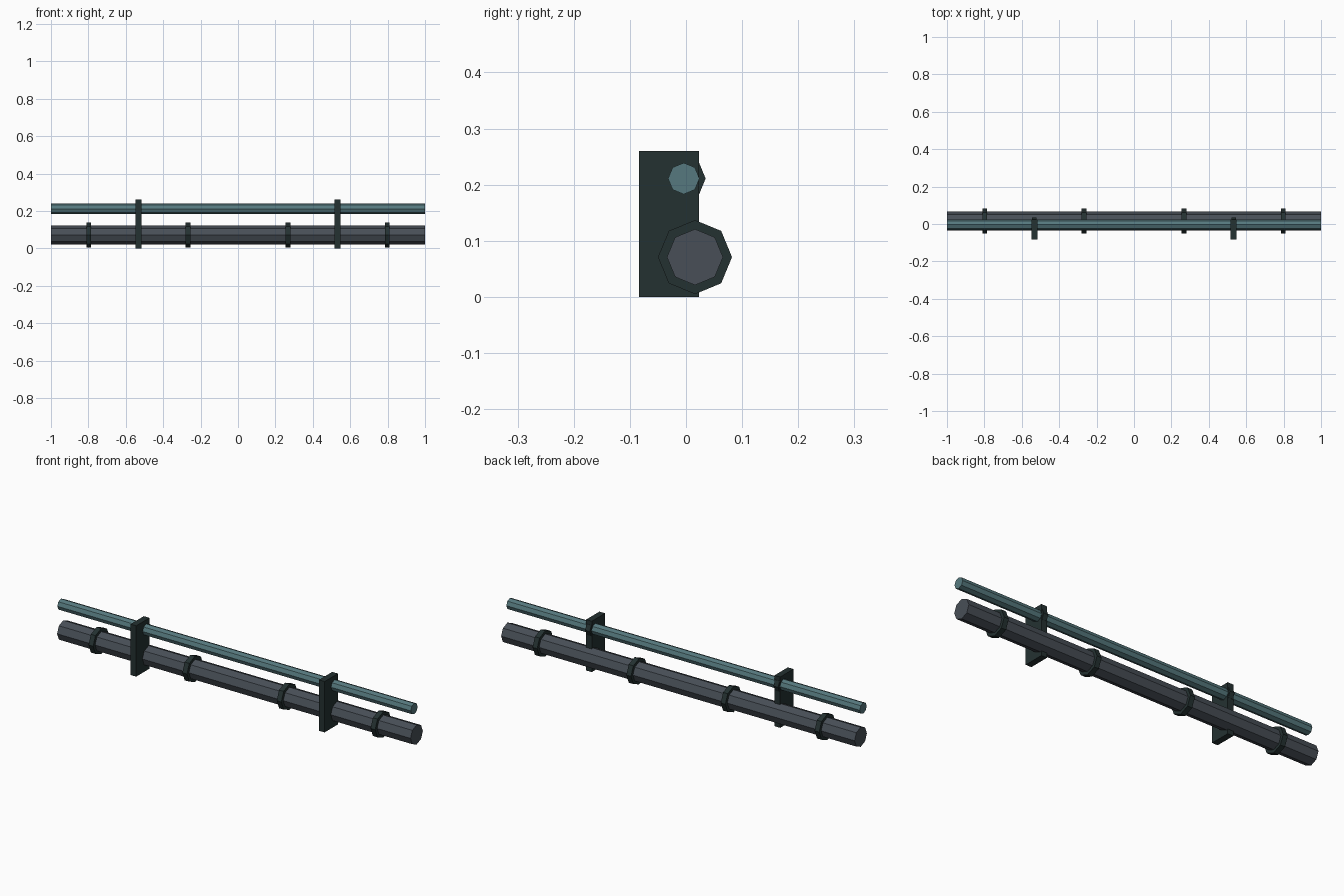
import bpy
from math import pi

if "Cube" in bpy.data.objects:
    bpy.data.objects.remove(bpy.data.objects["Cube"], do_unlink=True)


def srgb(*rgb):
    return tuple(((c / 255 + 0.055) / 1.055) ** 2.4 for c in rgb) + (1.0,)


def material(name, color):
    mat = bpy.data.materials.new(name)
    mat.use_nodes = True
    mat.diffuse_color = color
    bsdf = next(n for n in mat.node_tree.nodes if n.type == 'BSDF_PRINCIPLED')
    bsdf.inputs["Base Color"].default_value = color
    return mat


TEAL = material("teal_pipe_paint", srgb(86, 121, 126))
GREY = material("slate_pipe_paint", srgb(72, 79, 87))
DARK = material("dark_metal", srgb(36, 49, 49))


def tube(name, x, y, z, radius, length, mat):
    """Eight-sided solid along x, with corners pointing up, down and sideways."""
    bpy.ops.mesh.primitive_cylinder_add(vertices=8, radius=radius, depth=length,
                                        location=(x, y, z), rotation=(0, pi / 2, 0))
    obj = bpy.context.object
    obj.name = name
    obj.data.materials.append(mat)


def plate(name, x, y, z, size, mat):
    bpy.ops.mesh.primitive_cube_add(size=1, location=(x, y, z))
    obj = bpy.context.object
    obj.name = name
    obj.scale = size
    obj.data.materials.append(mat)


UPPER = (-0.004, 0.211)   # y, z of the thin pipe
LOWER = (0.016, 0.071)    # y, z of the thick pipe

# Pipes
tube("upper_pipe", 0, *UPPER, 0.028, 2, TEAL)
tube("lower_pipe", 0, *LOWER, 0.05, 2, GREY)

for side, s in (("left", 1), ("right", -1)):
    # Wall bracket and the clamp around the thin pipe
    plate(f"bracket_{side}", s * 0.533, -0.0305, 0.13, (0.032, 0.107, 0.26), DARK)
    tube(f"upper_clamp_{side}", s * 0.533, *UPPER, 0.039, 0.026, DARK)
    # Collars on the thick pipe
    for place, x in (("inner", 0.267), ("outer", 0.798)):
        tube(f"{place}_collar_{side}", s * x, *LOWER, 0.066, 0.026, DARK)
